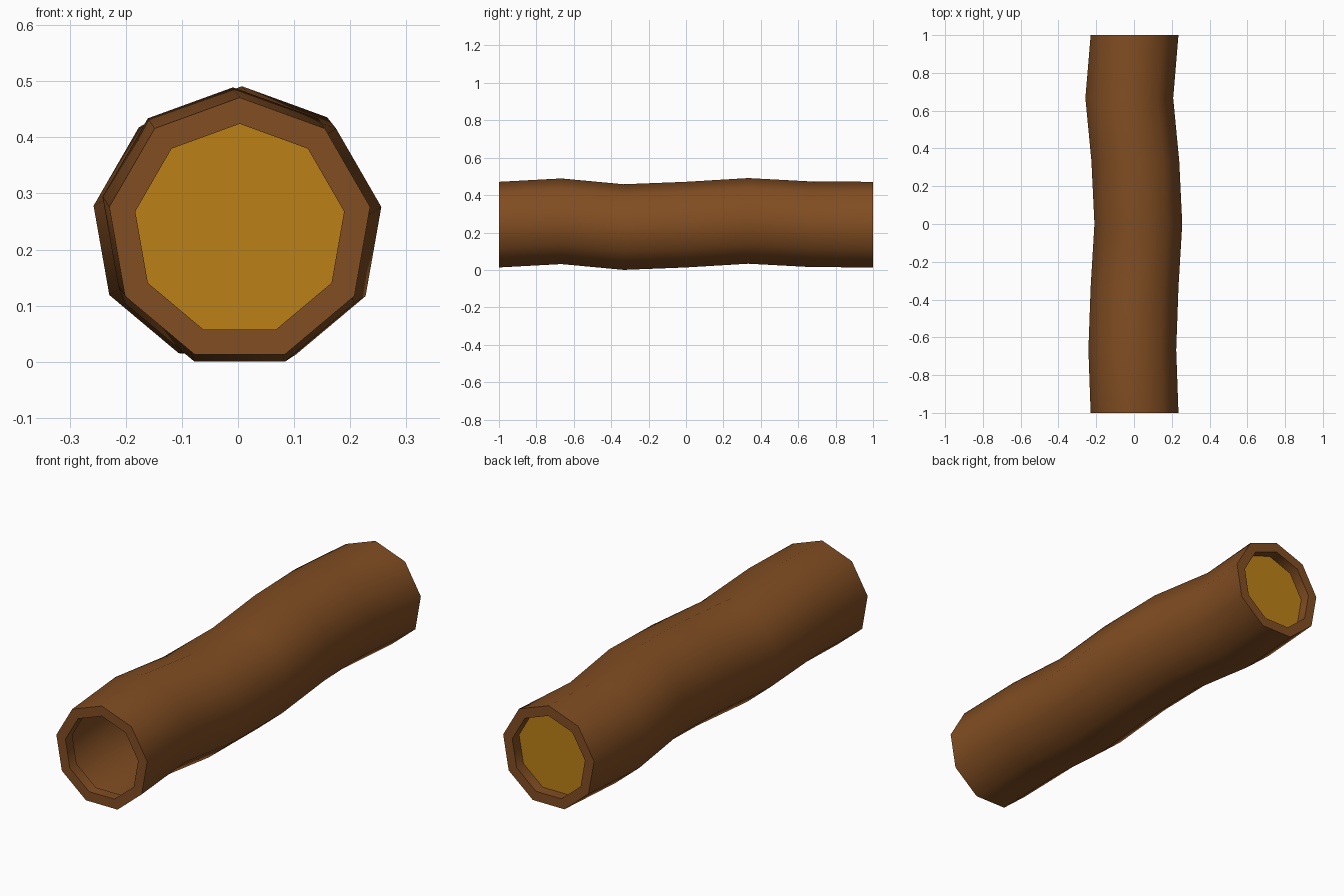
import bpy, bmesh, math

if "Cube" in bpy.data.objects:
    bpy.data.objects.remove(bpy.data.objects["Cube"])

SIDES, R_OUT, R_IN, CX, CZ, LIP = 9, 0.236, 0.189, 0.003, 0.235, 0.05

def mat(name, col):
    m = bpy.data.materials.new(name)
    m.diffuse_color = (*col, 1)
    m.use_nodes = True
    m.node_tree.nodes["Principled BSDF"].inputs["Base Color"].default_value = m.diffuse_color
    return m

def ring(bm, y, r, dx=0, dz=0):
    return [bm.verts.new((CX + dx + r * math.sin(a), y, CZ + dz + r * math.cos(a)))
            for a in (i * math.tau / SIDES for i in range(SIDES))]

def bridge(bm, a, b):
    for i in range(SIDES):
        j = (i + 1) % SIDES
        bm.faces.new((a[i], a[j], b[j], b[i]))

def finish(bm, name, material):
    me = bpy.data.meshes.new(name)
    bm.to_mesh(me)
    bm.free()
    ob = bpy.data.objects.new(name, me)
    bpy.context.collection.objects.link(ob)
    me.materials.append(material)
    return ob

bark = mat("bark_brown", (0.22, 0.075, 0.016))
wood = mat("wood_yellow", (0.50, 0.22, 0.008))

# wavy bark tube with thick lips turned inward at both ends
offsets = [(0, 0), (-0.012, 0.018), (0, -0.013), (0.02, 0),
           (0.004, 0.02), (-0.028, 0.002), (0, 0)]
bm = bmesh.new()
rings = [ring(bm, -1 + LIP, R_IN), ring(bm, -1, R_IN)]
rings += [ring(bm, -1 + i / 3, R_OUT, dx, dz) for i, (dx, dz) in enumerate(offsets)]
rings += [ring(bm, 1, R_IN), ring(bm, 1 - LIP, R_IN)]
for a, b in zip(rings, rings[1:]):
    bridge(bm, a, b)
log = finish(bm, "hollow_log", bark)

# cut wood closing the back end
bm = bmesh.new()
bm.faces.new(ring(bm, 1 - LIP, R_IN))
finish(bm, "back_wood_disc", wood)

bpy.context.view_layer.objects.active = log
log.select_set(True)
bpy.ops.object.shade_smooth_by_angle(angle=math.radians(50))
